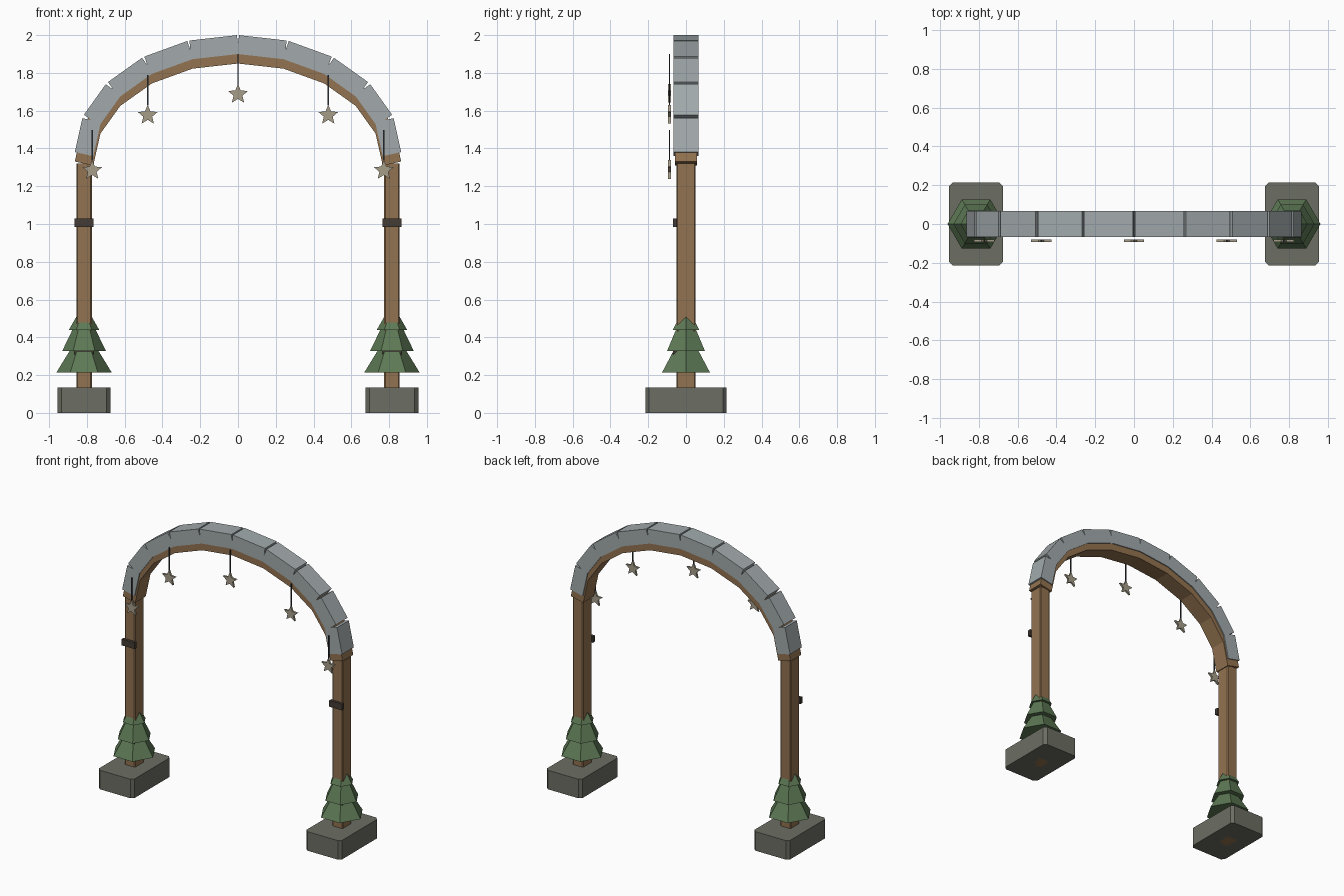
import bpy, bmesh
from math import sin, cos, pi, radians, atan2
from mathutils import Matrix, Vector

if "Cube" in bpy.data.objects:
    bpy.data.objects.remove(bpy.data.objects["Cube"])


def mat(name, rgb):
    m = bpy.data.materials.new(name)
    m.diffuse_color = (*rgb, 1)
    m.use_nodes = True
    m.node_tree.nodes["Principled BSDF"].inputs["Base Color"].default_value = m.diffuse_color
    return m


WOOD = mat("wood", (0.29, 0.17, 0.08))
STONE = mat("stone", (0.15, 0.155, 0.125))
SNOW = mat("pale_cap", (0.36, 0.40, 0.41))
GREEN = mat("pine", (0.11, 0.19, 0.09))
DARK = mat("dark_metal", (0.06, 0.045, 0.035))
STRING = mat("string", (0.04, 0.05, 0.06))
STAR = mat("star", (0.38, 0.34, 0.25))


def finish(bm, name, m):
    bmesh.ops.recalc_face_normals(bm, faces=bm.faces)
    me = bpy.data.meshes.new(name)
    bm.to_mesh(me)
    bm.free()
    me.materials.append(m)
    ob = bpy.data.objects.new(name, me)
    bpy.context.collection.objects.link(ob)
    return ob


def add_box(bm, centre, size, tilt=0.0):
    """Box turned about the y axis so its local x follows the tilt."""
    mx = (Matrix.Translation(centre) @ Matrix.Rotation(-tilt, 4, 'Y')
          @ Matrix.Diagonal((*size, 1)))
    bmesh.ops.create_cube(bm, size=1, matrix=mx)


def box(name, centre, size, m, chamfer=0.0):
    bm = bmesh.new()
    add_box(bm, centre, size)
    if chamfer:
        upright = [e for e in bm.edges
                   if abs(e.verts[0].co.z - e.verts[1].co.z) > 0.01]
        bmesh.ops.bevel(bm, geom=upright, offset=chamfer, segments=1, affect='EDGES')
    return finish(bm, name, m)


def arch(name, spring, thick, depth, m):
    """Ten straight blocks laid along a half ellipse."""
    pts = [Vector((0.815 * cos(pi * i / 10), 0, spring + 0.58 * sin(pi * i / 10)))
           for i in range(11)]
    bm = bmesh.new()
    for a, b in zip(pts, pts[1:]):
        d = b - a
        add_box(bm, (a + b) / 2, (d.length, depth, thick), atan2(d.z, d.x))
    return finish(bm, name, m)


def star(name, x, z, y=-0.087, r=0.055, t=0.014):
    bm = bmesh.new()
    ring = []
    for i in range(10):
        a = pi / 2 + i * pi / 5
        q = r if i % 2 == 0 else r * 0.45
        ring.append(bm.verts.new((x + q * cos(a), y - t / 2, z + q * sin(a))))
    f = bm.faces.new(ring)
    ext = bmesh.ops.extrude_face_region(bm, geom=[f])
    vs = [v for v in ext["geom"] if isinstance(v, bmesh.types.BMVert)]
    bmesh.ops.translate(bm, verts=vs, vec=(0, t, 0))
    return finish(bm, name, STAR)


for s, side in ((-1, "left"), (1, "right")):
    x = 0.815 * s
    # footing, post and front straps
    box(side + "_footing", (x, 0, 0.0675), (0.28, 0.43, 0.135), STONE, 0.02)
    box(side + "_post", (x, 0, 0.66), (0.082, 0.10, 1.32), WOOD, 0.006)
    for level, z in (("lower", 0.325), ("upper", 1.007)):
        box(f"{side}_{level}_strap", (x, -0.058, z), (0.10, 0.022, 0.045), DARK)
    # three-tier six-sided tree around the post
    bm = bmesh.new()
    for r, z, h in ((0.147, 0.213, 0.24), (0.116, 0.327, 0.24), (0.08, 0.44, 0.14)):
        bmesh.ops.create_cone(
            bm, cap_ends=True, segments=6, radius1=r, radius2=0, depth=h,
            matrix=Matrix.Translation((x, 0, z + h / 2)) @ Matrix.Rotation(radians(90), 4, 'Z'))
    # keep a corner on the x axis
    tip = max(bm.verts, key=lambda v: abs(v.co.y))
    if abs(tip.co.y) > 0.14:
        bmesh.ops.rotate(bm, verts=bm.verts, cent=(x, 0, 0), matrix=Matrix.Rotation(radians(30), 3, 'Z'))
    finish(bm, side + "_tree", GREEN)

# arch beam and its pale cap blocks
arch("arch_beam", 1.32, 0.10, 0.118, WOOD)
arch("arch_cap", 1.37, 0.10, 0.132, SNOW)

# hanging stars on strings in front of the arch
for i, (x, z) in enumerate(((-0.772, 1.284), (-0.478, 1.576), (0, 1.687),
                            (0.478, 1.576), (0.772, 1.284)), 1):
    star(f"star_{i}", x, z)
    box(f"string_{i}", (x, -0.087, z + 0.132), (0.007, 0.007, 0.162), STRING)
